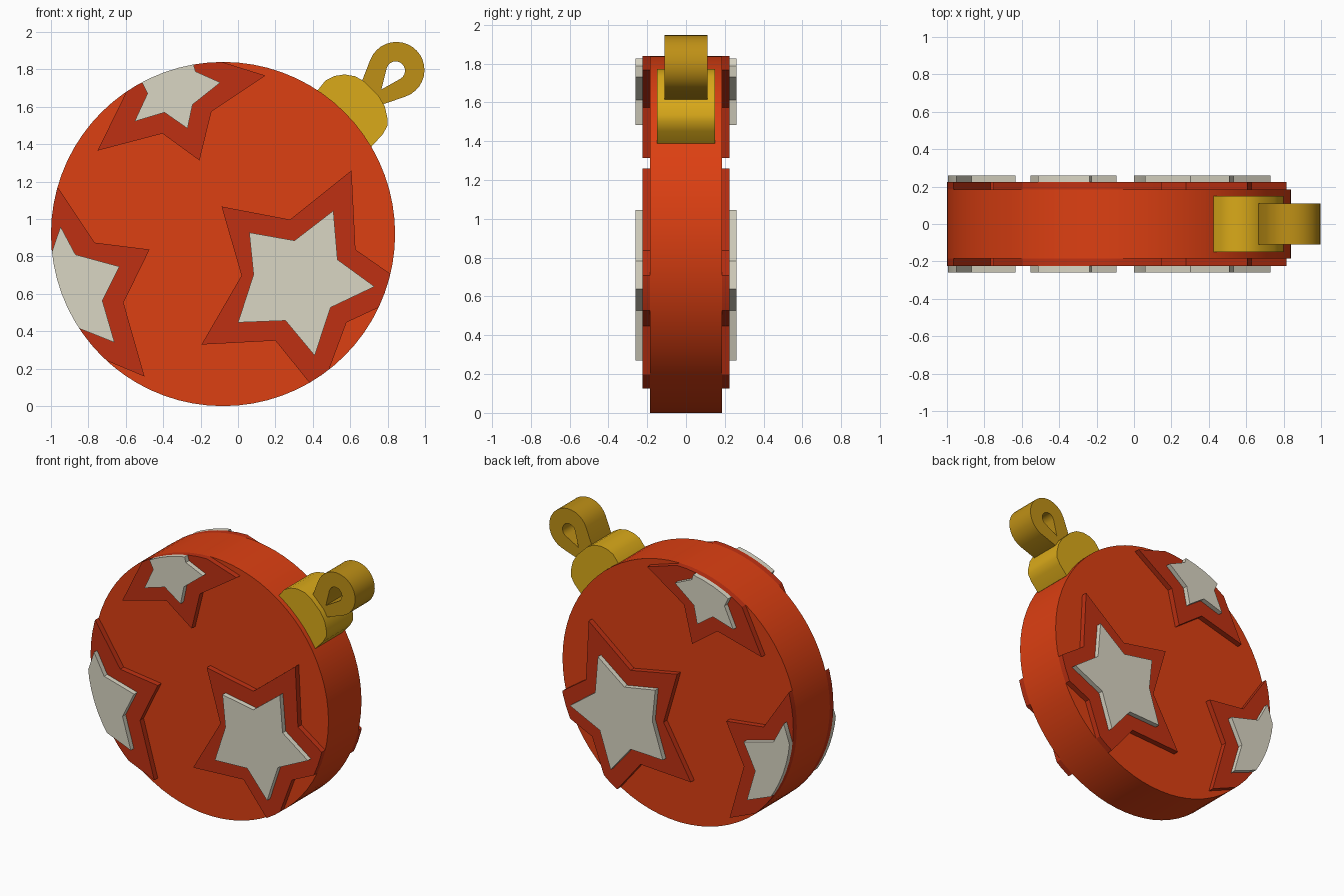
import bpy, bmesh
from math import sin, cos, radians

if "Cube" in bpy.data.objects:
    bpy.data.objects.remove(bpy.data.objects["Cube"])


def material(name, rgb):
    m = bpy.data.materials.new(name)
    m.diffuse_color = (*rgb, 1)
    m.use_nodes = True
    m.node_tree.nodes["Principled BSDF"].inputs["Base Color"].default_value = m.diffuse_color
    return m


ORANGE = material("orange", (0.72, 0.05, 0.006))
RED = material("dark_red", (0.52, 0.03, 0.006))
CREAM = material("cream", (0.70, 0.67, 0.55))
YELLOW = material("yellow", (0.70, 0.40, 0.01))
GOLD = material("gold", (0.52, 0.28, 0.008))


def arc(cx, cz, r, a0, a1, n):
    return [(cx + r * cos(radians(a0 + (a1 - a0) * i / n)),
             cz + r * sin(radians(a0 + (a1 - a0) * i / n))) for i in range(n + 1)]


def plate(name, loops, y0, y1, mat=None):
    """Extrude closed x/z outlines (extra loops are holes) from y0 to y1."""
    bm = bmesh.new()
    edges = []
    for pts in loops:
        vs = [bm.verts.new((x, y0, z)) for x, z in pts]
        edges += [bm.edges.new((vs[i - 1], vs[i])) for i in range(len(vs))]
    bmesh.ops.triangle_fill(bm, edges=edges, use_beauty=True, normal=(0, -1, 0))
    ext = bmesh.ops.extrude_face_region(bm, geom=bm.faces[:], use_keep_orig=True)
    for g in ext["geom"]:
        if isinstance(g, bmesh.types.BMVert):
            g.co.y = y1
    bmesh.ops.recalc_face_normals(bm, faces=bm.faces[:])
    me = bpy.data.meshes.new(name)
    bm.to_mesh(me)
    bm.free()
    ob = bpy.data.objects.new(name, me)
    bpy.context.collection.objects.link(ob)
    if mat:
        me.materials.append(mat)
    return ob


# Round body, plus a deeper copy used to trim the stars
circle = arc(-0.08, 0.92, 0.92, 0, 360, 72)[:-1]
body = plate("bauble_body", [circle], -0.185, 0.185, ORANGE)
cutter = plate("star_trimmer", [circle], -0.5, 0.5)
cutter.hide_render = True

# Star outlines: (red border, cream centre); points past the rim are trimmed
STARS = {
    "big_star": (
        [(-.088, 1.067), (.278, .997), (.607, 1.26), (.628, .837), (.944, .617),
         (.58, .447), (.436, .059), (.2, .35), (-.195, .329), (.019, .698)],
        [(.06, .928), (.302, .885), (.51, 1.045), (.532, .783), (.73, .639),
         (.495, .527), (.41, .27), (.254, .457), (0, .447), (.083, .703)]),
    "left_star": (
        [(-1.01, 1.24), (-.767, .874), (-.473, .837), (-.612, .553),
         (-.5, .158), (-.767, .27), (-1.06, .14), (-1.11, .84)],
        [(-.949, .96), (-.869, .81), (-.634, .746), (-.725, .564),
         (-.66, .34), (-.874, .425), (-1.11, .35), (-1.035, .703)]),
    "top_star": (
        [(-.751, 1.366), (-.404, 1.457), (-.206, 1.313), (-.142, 1.575),
         (.147, 1.767), (-.18, 1.869), (-.473, 1.96), (-.58, 1.714)],
        [(-.553, 1.522), (-.393, 1.57), (-.27, 1.484), (-.243, 1.612), (-.094, 1.73),
         (-.227, 1.789), (-.26, 1.906), (-.39, 1.85), (-.548, 1.80), (-.484, 1.671)]),
}
for name, (border, centre) in STARS.items():
    for part, pts, y0, y1, mat in (("border", border, -0.225, -0.185, RED),
                                   ("centre", centre, -0.26, -0.225, CREAM)):
        ob = plate(f"{name}_{part}", [pts], y0, y1, mat)
        trim = ob.modifiers.new("trim", "BOOLEAN")
        trim.operation, trim.object, trim.solver = "INTERSECT", cutter, "EXACT"
        mirror = ob.modifiers.new("both_faces", "MIRROR")
        mirror.use_axis = (False, True, False)
        mirror.use_mirror_merge = False
        bpy.context.view_layer.objects.active = ob
        for mod in ("trim", "both_faces"):
            bpy.ops.object.modifier_apply(modifier=mod)
        ob.data.materials.clear()
        ob.data.materials.append(mat)
        for p in ob.data.polygons:
            p.material_index = 0
bpy.data.objects.remove(cutter)

# Rounded cap seated on the rim
plate("cap", [[(.425, 1.687), (.468, 1.741), (.516, 1.765), (.57, 1.773), (.628, 1.763),
               (.676, 1.735), (.751, 1.66), (.785, 1.602), (.8, 1.535), (.8, 1.5),
               (.773, 1.452), (.714, 1.388), (.5, 1.45)]], -0.15, 0.15, YELLOW)

# Hanging loop with a teardrop hole
plate("hanging_loop", [
    [(.64, 1.67), (.666, 1.746)] + arc(.847, 1.797, .15, 158, -70, 20) + [(.789, 1.618), (.71, 1.6)],
    arc(.843, 1.793, .05, 163, -60, 12) + [(.767, 1.693)]], -0.11, 0.11, GOLD)

# Smooth rounded sides, keep corners sharp
for ob in bpy.context.collection.objects:
    ob.select_set(True)
bpy.context.view_layer.objects.active = body
bpy.ops.object.shade_smooth_by_angle(angle=radians(30))
